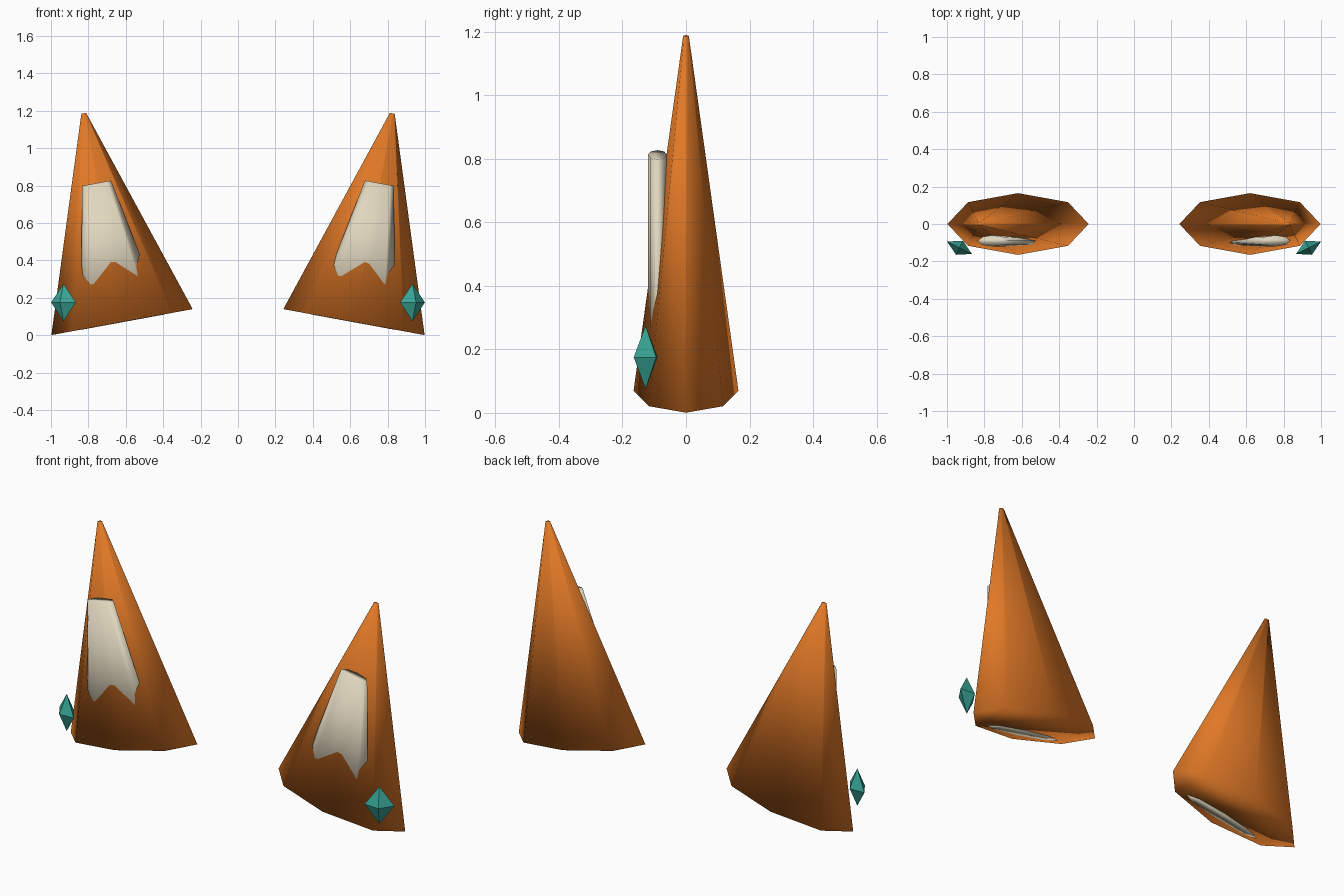
import bpy, bmesh
from math import cos, sin, pi, radians
from mathutils import Matrix, Vector

cube = bpy.data.objects.get("Cube")
if cube:
    bpy.data.objects.remove(cube, do_unlink=True)


def material(name, rgb):
    m = bpy.data.materials.new(name)
    m.use_nodes = True
    m.diffuse_color = (*rgb, 1)
    m.node_tree.nodes["Principled BSDF"].inputs["Base Color"].default_value = (*rgb, 1)
    return m


orange = material("orange fur", (0.75, 0.19, 0.02))
cream = material("cream fur", (0.75, 0.68, 0.52))
teal = material("teal gem", (0.04, 0.38, 0.31))


def finish(name, bm, mat, smooth):
    bmesh.ops.recalc_face_normals(bm, faces=bm.faces)
    for f in bm.faces:
        f.smooth = smooth
    mesh = bpy.data.meshes.new(name)
    bm.to_mesh(mesh)
    bm.free()
    mesh.materials.append(mat)
    bpy.context.collection.objects.link(bpy.data.objects.new(name, mesh))


def loft(name, rings, matrix, mat, sides=8):
    """Capped loft through elliptical rings given as (height, x radius, y radius)."""
    bm = bmesh.new()
    loops = []
    for h, rx, ry in rings:
        angles = [2 * pi * i / sides for i in range(sides)]
        loops.append([bm.verts.new(matrix @ Vector((rx * cos(a), ry * sin(a), h)))
                      for a in angles])
    for low, high in zip(loops, loops[1:]):
        for i in range(sides):
            j = (i + 1) % sides
            bm.faces.new((low[i], low[j], high[j], high[i]))
    bm.faces.new(loops[0])
    bm.faces.new(loops[-1])
    finish(name, bm, mat, True)


def gem(name, matrix, mat):
    bm = bmesh.new()
    top, bottom = [bm.verts.new(matrix @ Vector((0, 0, z))) for z in (1, -1)]
    belt = [bm.verts.new(matrix @ Vector((cos(a), sin(a), 0)))
            for a in (0, pi / 2, pi, 3 * pi / 2)]
    for i in range(4):
        for tip in (top, bottom):
            bm.faces.new((belt[i], belt[(i + 1) % 4], tip))
    finish(name, bm, mat, False)


for side, s in (("left", 1), ("right", -1)):
    # Both ears lean outwards around the same tilted axis
    lean = Matrix.Translation((s * 0.62, 0, 0.07)) @ Matrix.Rotation(s * radians(10.4), 4, "Y")

    # Outer ear: flattened eight-sided cone with a blunt tip
    loft(side + "_outer_ear", [(0, 0.384, 0.165), (1.135, 0.013, 0.009)], lean, orange)

    # Inner ear: flat tapering slab set into the front
    inset = lean @ Matrix.Translation((0, -0.09, 0))
    loft(side + "_inner_ear", [(-0.001, 0.223, 0.03), (0.755, 0.079, 0.03)], inset, cream)

    # Earring: flattened octahedron turned outwards
    place = (Matrix.Translation((s * 0.933, -0.127, 0.175))
             @ Matrix.Rotation(s * radians(26.5), 4, "Z")
             @ Matrix.Diagonal((0.074, 0.042, 0.1, 1)))
    gem(side + "_earring_gem", place, teal)
